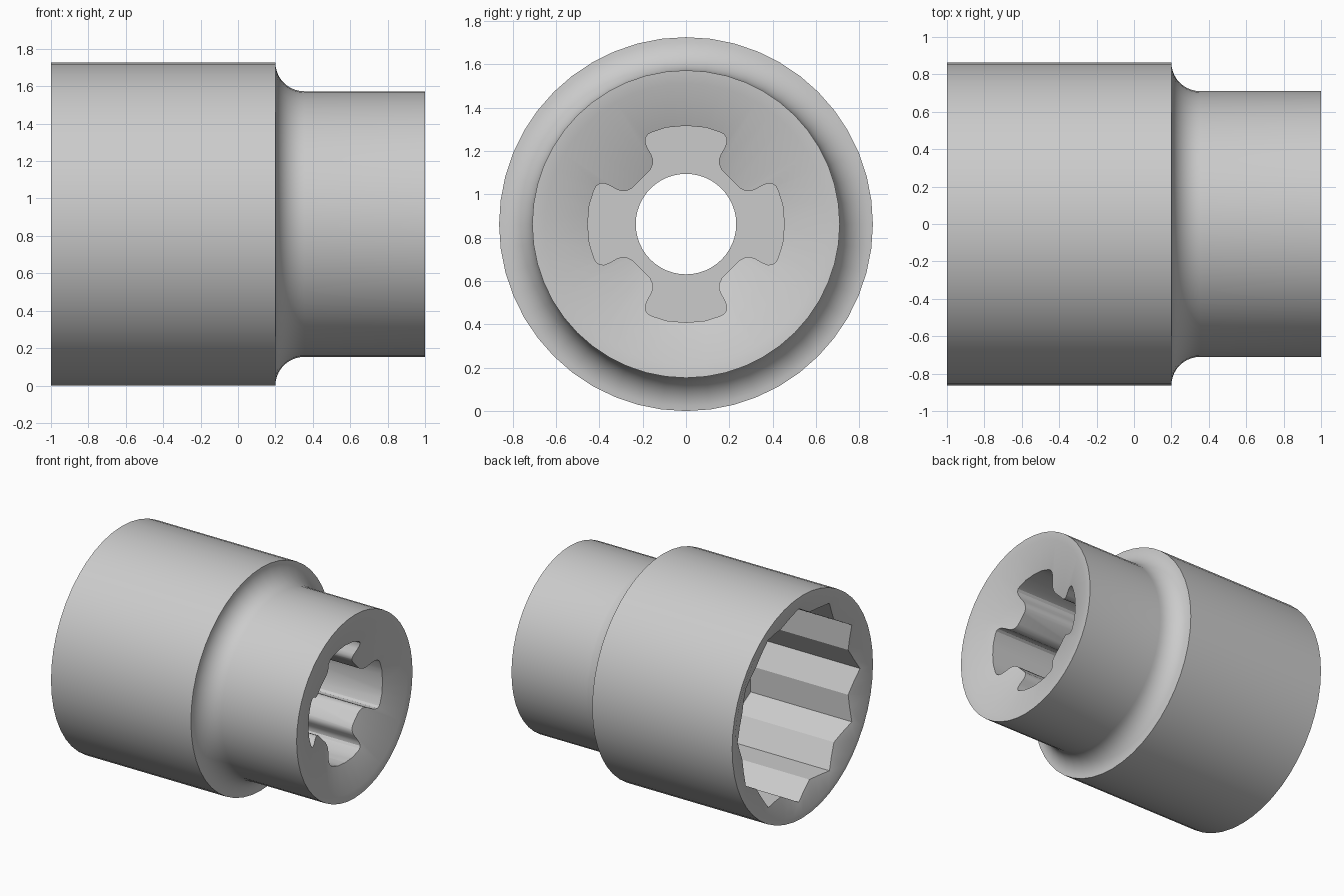
import bpy, bmesh
from math import sin, cos, pi, radians

if "Cube" in bpy.data.objects:
    bpy.data.objects.remove(bpy.data.objects["Cube"])

R = 0.863          # outer radius and axis height
SEG = 48


def make_object(name, bm):
    bmesh.ops.recalc_face_normals(bm, faces=bm.faces)
    mesh = bpy.data.meshes.new(name)
    bm.to_mesh(mesh)
    bm.free()
    obj = bpy.data.objects.new(name, mesh)
    bpy.context.collection.objects.link(obj)
    return obj


def bridge_rings(bm, rings, closed):
    count = len(rings)
    for i in range(count if closed else count - 1):
        a, b = rings[i], rings[(i + 1) % count]
        n = len(a)
        for j in range(n):
            k = (j + 1) % n
            bm.faces.new((a[j], a[k], b[k], b[j]))


def revolve(name, profile):
    """Closed (x, radius) profile spun around the x axis."""
    bm = bmesh.new()
    rings = [[bm.verts.new((x, r * sin(2 * pi * j / SEG), R + r * cos(2 * pi * j / SEG)))
              for j in range(SEG)] for x, r in profile]
    bridge_rings(bm, rings, True)
    return make_object(name, bm)


def prism(name, outline, x0, x1):
    """(y, z) outline extruded along x."""
    bm = bmesh.new()
    rings = [[bm.verts.new((x, y, R + z)) for y, z in outline] for x in (x0, x1)]
    bridge_rings(bm, rings, False)
    for ring in rings:
        bm.faces.new(ring)
    return make_object(name, bm)


def cut(target, cutter):
    cutter.hide_render = True
    mod = target.modifiers.new("cut", 'BOOLEAN')
    mod.operation = 'DIFFERENCE'
    mod.solver = 'EXACT'
    mod.object = cutter
    bpy.context.view_layer.objects.active = target
    bpy.ops.object.modifier_apply(modifier=mod.name)
    bpy.data.objects.remove(cutter, do_unlink=True)


# Body: stepped barrel with concave fillet, dished ends and a through bore
fillet = [(0.355 - 0.155 * cos(t), R - 0.153 * sin(t))
          for t in [pi / 2 * i / 10 for i in range(11)]]
profile = [(-1, 0.83), (-1, R)] + fillet + [
    (1, 0.71), (0.995, 0.65), (0.84, 0.232), (-0.76, 0.232)]
body = revolve("socket_body", profile)

# Twelve-point opening on the left end
star = []
for i in range(24):
    r = 0.75 if i % 2 == 0 else 0.672
    star.append((r * sin(pi * i / 12), r * cos(pi * i / 12)))
cut(body, prism("twelve_point_cutter", star, -1.2, -0.1))

# Square drive with four flared corner lobes on the right end
half = [(0.09, 0.446), (0.155, 0.425), (0.175, 0.415), (0.187, 0.398), (0.188, 0.378),
        (0.178, 0.352), (0.16, 0.32), (0.152, 0.298), (0.153, 0.276), (0.165, 0.25)]
lobe = [(-y, z) for y, z in reversed(half)] + [(0, 0.454)] + half
drive = []
for q in range(4):
    c, s = round(cos(q * pi / 2)), round(sin(q * pi / 2))
    drive += [(y * c + z * s, z * c - y * s) for y, z in lobe]
cut(body, prism("drive_cutter", drive, 0.22, 1.2))

# Smooth round surfaces, crisp edges
bpy.ops.object.select_all(action='DESELECT')
body.select_set(True)
bpy.context.view_layer.objects.active = body
bpy.ops.object.shade_smooth_by_angle(angle=radians(24))
